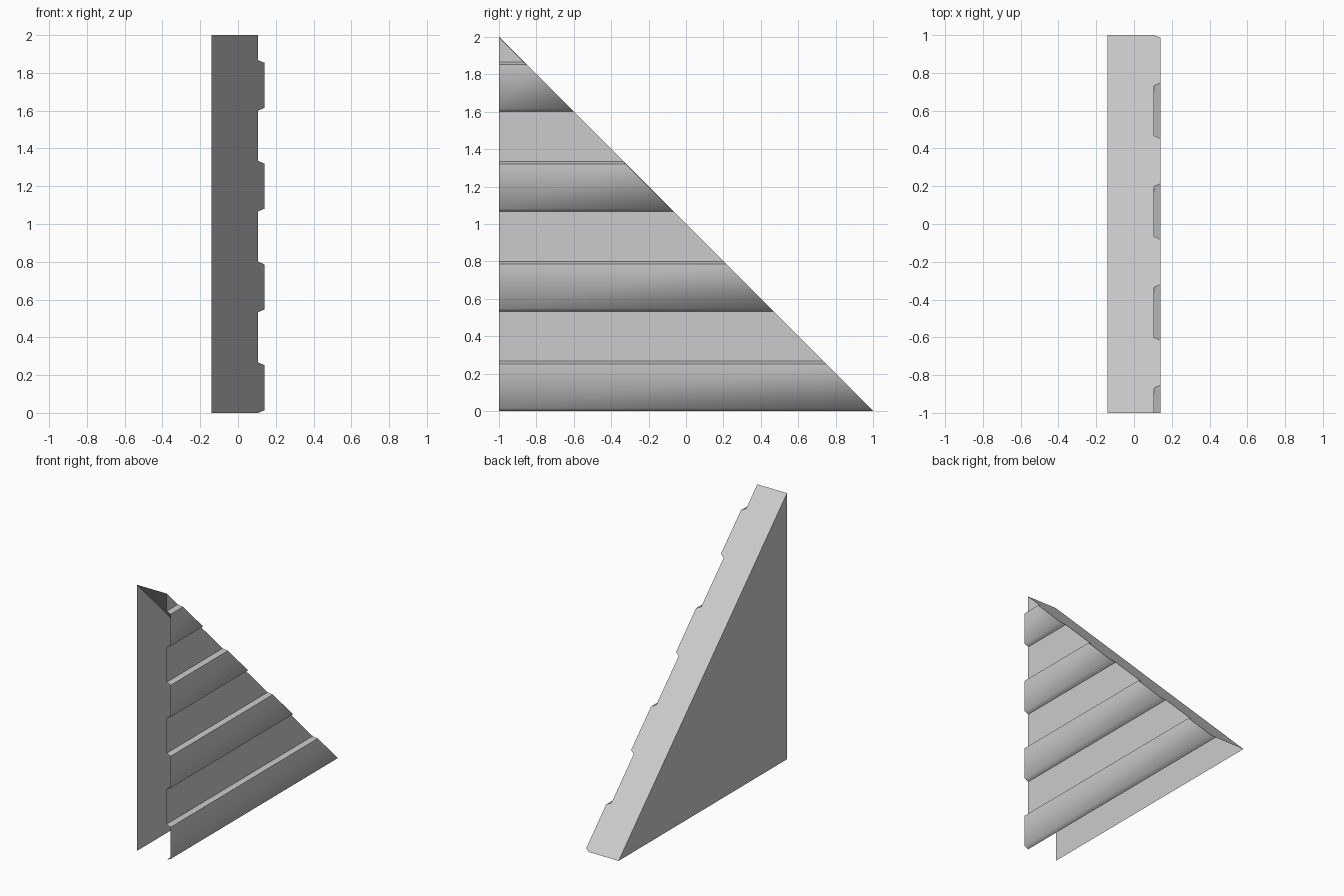
import bpy
import bmesh

if "Cube" in bpy.data.objects:
    bpy.data.objects.remove(bpy.data.objects["Cube"])

OUTER, INNER, BACK = 0.14, 0.107, -0.14   # board face, recess face, plain wall
HEIGHT, PITCH, BEVEL = 2.0, 0.5335, 0.014

gray = bpy.data.materials.new("light_gray")
gray.use_nodes = True
color = (0.6, 0.6, 0.6, 1)
gray.diffuse_color = color
gray.node_tree.nodes["Principled BSDF"].inputs["Base Color"].default_value = color


def sheet(name, polygons, smooth_edge=None):
    """Make an open surface from polygons, welding shared corners."""
    bm = bmesh.new()
    for poly in polygons:
        bm.faces.new([bm.verts.new(p) for p in poly])
    bmesh.ops.remove_doubles(bm, verts=bm.verts, dist=0.0001)
    if smooth_edge:
        for face in bm.faces:
            face.smooth = True
        for edge in bm.edges:
            edge.smooth = smooth_edge(edge)
    mesh = bpy.data.meshes.new(name)
    bm.to_mesh(mesh)
    bm.free()
    mesh.materials.append(gray)
    obj = bpy.data.objects.new(name, mesh)
    bpy.context.collection.objects.link(obj)
    return obj


def slope_y(z):
    return 1 - z


# Stepped siding profile, bottom to top, as (x, z)
profile = []
board_bottoms = []
for i in range(4):
    z = i * PITCH
    top = z + PITCH / 2
    board_bottoms.append(z + BEVEL)
    profile += [(INNER, z), (OUTER, z + BEVEL),
                (OUTER, top - BEVEL), (INNER, top)]
profile.append((INNER, HEIGHT))


def is_board_bottom(edge):
    """Only the rounded lower edge of each board is shaded smooth."""
    a, b = (v.co for v in edge.verts)
    return abs(a.z - b.z) < 0.001 and any(abs(a.z - z) < 0.001 for z in board_bottoms)


# Siding boards, cut off along the slope
strips = []
for (x0, z0), (x1, z1) in zip(profile, profile[1:]):
    strip = [(x0, -1, z0), (x0, slope_y(z0), z0), (x1, slope_y(z1), z1)]
    if z1 < HEIGHT:
        strip.append((x1, -1, z1))
    strips.append(strip)
sheet("siding_boards", strips, is_board_bottom)

# Sloped face follows the siding profile
outline = profile + [(BACK, HEIGHT), (BACK, 0)]
sheet("sloped_face", [[(x, slope_y(z), z) for x, z in reversed(outline)]])

# Plain triangular wall; the front and underside stay open
sheet("plain_wall", [[(BACK, -1, 0), (BACK, -1, HEIGHT), (BACK, 1, 0)]])
